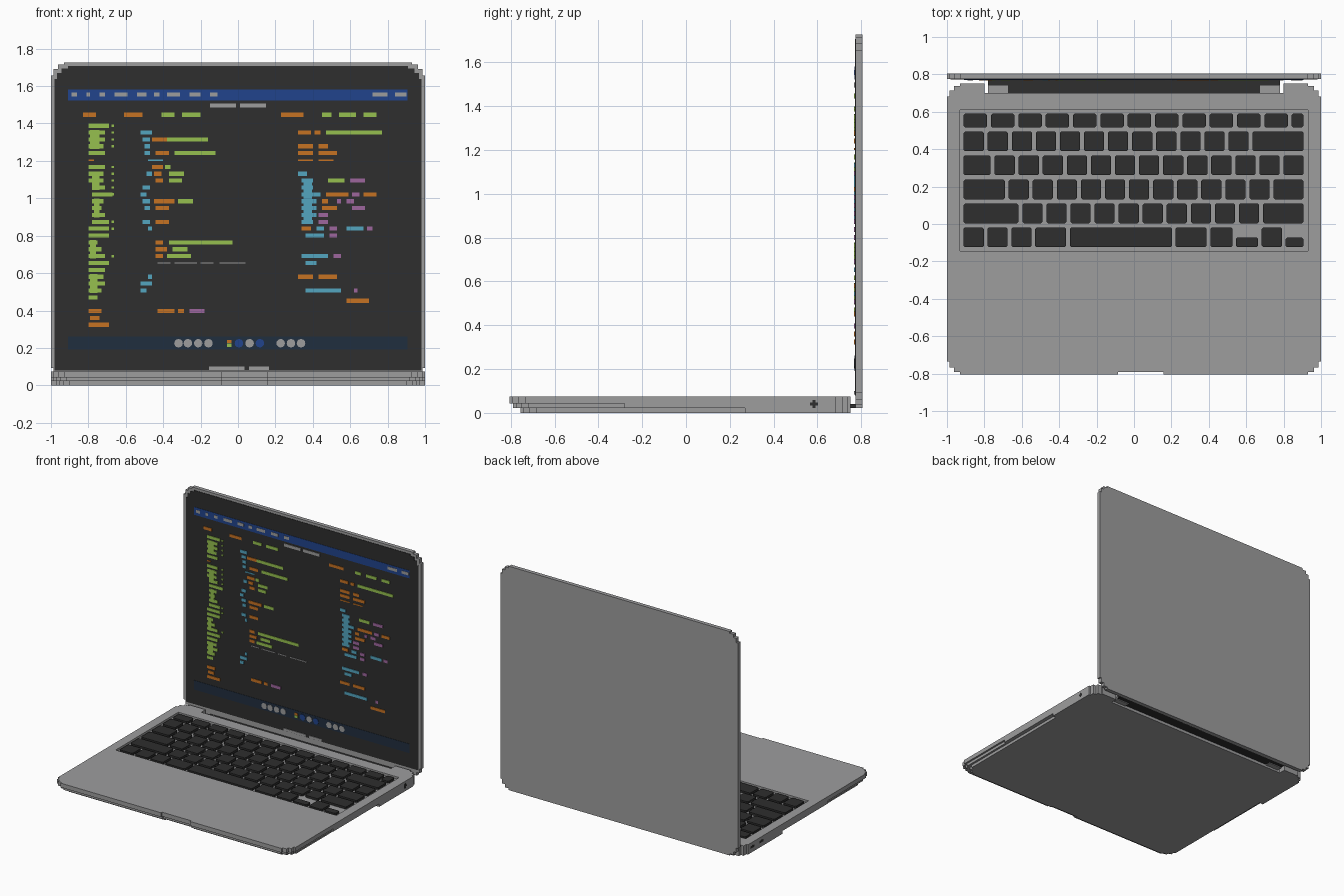
import bpy, bmesh, math
from mathutils import Matrix, Vector

if "Cube" in bpy.data.objects:
    bpy.data.objects.remove(bpy.data.objects["Cube"])


def material(name, r, g, b):
    lin = [((c / 255 + 0.055) / 1.055) ** 2.4 for c in (r, g, b)]
    m = bpy.data.materials.new(name)
    m.diffuse_color = (*lin, 1)
    m.use_nodes = True
    m.node_tree.nodes["Principled BSDF"].inputs["Base Color"].default_value = m.diffuse_color
    return m


GRAY = material("aluminium gray", 157, 157, 158)
DARK = material("charcoal", 46, 46, 46)
BLUE = material("blue", 33, 68, 140)
NAVY = material("navy", 32, 46, 62)
ORANGE = material("orange", 198, 114, 34)
LIME = material("lime green", 150, 192, 78)
CYAN = material("cyan", 84, 166, 192)
PURPLE = material("purple", 158, 102, 158)


def finish(name, bm, mat):
    bmesh.ops.recalc_face_normals(bm, faces=bm.faces)
    me = bpy.data.meshes.new(name)
    bm.to_mesh(me)
    bm.free()
    me.materials.append(mat)
    ob = bpy.data.objects.new(name, me)
    bpy.context.collection.objects.link(ob)
    return ob


def add_box(bm, x, y, z, round_corner=0):
    size = Vector((x[1] - x[0], y[1] - y[0], z[1] - z[0]))
    mid = Vector((x[0] + x[1], y[0] + y[1], z[0] + z[1])) / 2
    vs = bmesh.ops.create_cube(bm, size=1, matrix=Matrix.Translation(mid) @ Matrix.Diagonal((*size, 1)))["verts"]
    if round_corner:
        edges = {e for v in vs for e in v.link_edges if abs(e.verts[0].co.z - e.verts[1].co.z) > 1e-4}
        bmesh.ops.bevel(bm, geom=list(edges), offset=round_corner, segments=1, affect='EDGES')


def box(name, mat, *ranges):
    bm = bmesh.new()
    add_box(bm, *ranges)
    return finish(name, bm, mat)


def prism(name, mat, pts, a, b, axis):
    """Extrude an outline from a to b along z (xy outline) or y (xz outline)."""
    bm = bmesh.new()
    co = [(p[0], p[1], a) if axis == 'z' else (p[0], a, p[1]) for p in pts]
    f = bm.faces.new([bm.verts.new(c) for c in co])
    ext = bmesh.ops.extrude_face_region(bm, geom=[f])["geom"]
    d = (0, 0, b - a) if axis == 'z' else (0, b - a, 0)
    bmesh.ops.translate(bm, vec=d, verts=[g for g in ext if isinstance(g, bmesh.types.BMVert)])
    return finish(name, bm, mat)


# stair-stepped corner, as (inset sideways, inset along)
STEPS = [(.07, 0), (.07, .013), (.037, .013), (.037, .037), (.013, .037), (.013, .07), (0, .07)]


def base_half(notch, front, inset, y_break):
    pts = [(notch, front + .013), (notch, front)]
    pts += [(1 - inset - a, front + b) for a, b in STEPS]
    if inset:
        pts += [(1 - inset, y_break), (1, y_break)]
    pts += [(1 - a, .752 - b) for a, b in reversed(STEPS)]
    return pts + [(.8, .752), (.8, .70)]


def base_layer(name, z0, z1, front, inset=0, y_break=0):
    right = base_half(.158, front, inset, y_break)
    left = [(-x, y) for x, y in reversed(base_half(.085, front, inset, y_break))]
    return prism(name, GRAY, right + left, z0, z1, 'z')


# base: three layers tapering downward to the front
base_layer("base_bottom", 0, .022, -.755, .03, .27)
base_layer("base_middle", .022, .043, -.79, .014, -.28)
deck = base_layer("base_deck", .043, .075, -.805)

# keyboard well cut into the deck
WELL = .058
cutter = box("well_cutter", GRAY, (-.93, .93), (-.145, .61), (WELL, .1))
cutter.hide_render = True
mod = deck.modifiers.new("well", 'BOOLEAN')
mod.operation = 'DIFFERENCE'
mod.object = cutter
bpy.context.view_layer.update()
cut = bpy.data.meshes.new_from_object(deck.evaluated_get(bpy.context.evaluated_depsgraph_get()))
deck.modifiers.clear()
deck.data = cut
bpy.data.objects.remove(cutter)

# keys: each row is (y range, key widths); rows start at the left edge
K, GAP = .108, .0207
ROWS = [
    ((.516, .59), [.1255] * 12 + [.075]),
    ((.389, .495), [K] * 12 + [.273]),
    ((.261, .367), [.145] + [K] * 13),
    ((.132, .238), [.22] + [K] * 11 + [.166]),
    ((.004, .110), [.293] + [K] * 10 + [.22]),
    ((-.124, -.018), [K, K, K, .166, .546, .166, .118, .118, K, K]),
]
bm = bmesh.new()
for r, (yr, widths) in enumerate(ROWS):
    x = -.911
    for i, w in enumerate(widths):
        top = -.072 if r == 5 and i in (7, 9) else yr[1]   # low arrow keys
        add_box(bm, (x, min(x + w, .906)), (yr[0], top), (WELL, .0745), .008)
        x += w + (GAP if r < 5 else .0195)
finish("keys", bm, DARK)

# hinge and its end tabs
box("hinge", DARK, (-.78, .78), (.69, .778), (.022, .04))
for s in (-1, 1):
    box("hinge_tab", GRAY, sorted((s * .78, s * .67)), (.695, .742), (.016, .055))

# side ports
for y in (.52, .63):
    box("left_port", DARK, (-1.001, -.99), (y - .025, y + .025), (.032, .05))
for dy, dz in ((.018, .007), (.007, .018)):
    box("right_jack", DARK, (.99, 1.001), (.585 - dy, .585 + dy), (.04 - dz, .04 + dz))


# lid
def rounded(w, z0, z1):
    half = [(w - a, z0 + b) for a, b in STEPS] + [(w - a, z1 - b) for a, b in reversed(STEPS)]
    return half + [(-x, z) for x, z in reversed(half)]


prism("lid_shell", GRAY, rounded(1, .022, 1.727), .775, .805, 'y')
panel = [(-.98, .08), (.98, .08)] + [(s * (.98 - a), 1.708 - b) for s, seq in
         ((1, STEPS[::-1]), (-1, STEPS)) for a, b in seq]
prism("screen_panel", DARK, panel, .772, .776, 'y')

# screen bars
FRONT, BACK = .769, .774
box("menu_bar", BLUE, (-.91, .905), (FRONT + .001, BACK), (1.523, 1.582))
box("dock_bar", NAVY, (-.91, .905), (FRONT + .001, BACK), (.192, .262))


def plates(name, mat, bars, z_of, h=.022):
    """Thin plates; bars are (row, x start, x end) with x in hundredths."""
    bm = bmesh.new()
    for row, a, b in bars:
        z = z_of(row)
        add_box(bm, (a / 100, b / 100), (FRONT - .001, BACK), (z - h / 2, z + h / 2))
    finish(name, bm, mat)


MENU = [(-89, -86), (-81, -79), (-74, -71), (-66, -59), (-54, -49), (-45, -42),
        (-38, -31), (-26, -20), (-15, -11), (72, 80), (84, 90)]
plates("menu_items", GRAY, [(1.555, *b) for b in MENU] + [(1.497, -15, -1), (1.497, 1, 15)], lambda z: z)
plates("chin_strip", GRAY, [(.092, -15.5, 3.5), (.092, 6, 16.5)], lambda z: z, .018)


# code lines, row -1.6 is the heading
def line_z(row):
    return 1.388 - .0367 * row


FILES = [11, 9, 9, 8, 9, 0, 9, 8, 8, 7, 11, 6, 5, 7, 9, 11, 11, 5, 7, 9, 11, 9, 8, 9, 7, 5]
lime = [(i, -80 + 2 * (8 < i < 15), -80 + 2 * (8 < i < 15) + n) for i, n in enumerate(FILES) if n]
lime += [(-1.6, -41, -34), (-1.6, -30, -20), (-1.6, 45, 50), (-1.6, 54, 63), (-1.6, 67, 74),
         (2, -38, -16), (4, -34, -12), (6, -39, -36), (7, -37, -29), (8, -37, -30), (11, -32, -24),
         (17, -37, -3), (18, -35, -27), (19, -38, -25), (1, 47, 77), (8, 48, 57)]
plates("lime_code", LIME, lime, line_z)
plates("lime_marks", LIME, [(i, -67.5, -66.3) for i in (0, 1, 2, 3, 6, 7, 8, 9, 10, 14, 15, 19)], line_z, .012)
# stem that joins the left column
plates("lime_stems", LIME, [(2, -79, -74), (8, -78, -74), (12, -77, -74), (18, -79, -76), (23, -79, -75)],
       line_z, .10)

orange = [(-1.6, -83, -76), (-1.6, -61, -51), (-1.6, 23, 35), (27, -80, -73), (28, -79, -74), (29, -80, -69),
          (2, -46, -38), (4, -44, -37), (6, -46, -40), (7, -45, -41), (8, -44, -40), (11, -45, -34),
          (12, -44, -37), (14, -44, -37), (17, -44, -40), (18, -44, -38), (19, -44, -40),
          (27, -43, -34), (27, -32, -29), (1, 32, 39), (1, 41, 44), (3, 32, 40), (3, 43, 48),
          (4, 32, 40), (4, 43, 53), (10, 47, 59), (10, 67, 74), (11, 45, 48), (12, 45, 53),
          (15, 34, 39), (22, 32, 40), (22, 43, 53), (25.5, 58, 70)]
plates("orange_code", ORANGE, orange, line_z)
plates("orange_rules", ORANGE, [(5, -80, -77), (5, 32, 40), (5, 43, 51)], line_z, .008)

cyan = [(1, -52, -46), (2, -51, -47), (3, -50, -47), (4, -50, -47), (7, -49, -46), (9, -51, -47),
        (10, -52, -49), (11, -51, -47), (12, -50, -47), (14, -51, -47), (15, -48, -46), (22, -48, -46),
        (23, -52, -46), (24, -52, -49), (7, 32, 37), (8, 34, 40), (9, 34, 40), (10, 34, 44),
        (11, 34, 42), (12, 34, 42), (13, 34, 42), (14, 34, 40), (15, 42, 46), (15, 58, 67),
        (16, 36, 46), (19, 34, 48), (20, 36, 42), (24, 36, 55)]
plates("cyan_code", CYAN, cyan, line_z)
plates("cyan_stem", CYAN, [(11, 35, 39.5)], line_z, .24)
plates("cyan_rule", CYAN, [(5, -48, -40)], line_z, .008)

purple = [(27, -26, -18), (8, 60, 68), (10, 61, 65), (11, 53, 55), (11, 58, 62), (12, 61, 68),
          (13, 43, 48), (14, 43, 48), (15, 49, 53), (15, 69, 72), (16, 49, 53), (19, 51, 55), (24, 62, 64)]
plates("purple_code", PURPLE, purple, line_z)
plates("gray_rule", GRAY, [(20, -43, -36), (20, -34, -22), (20, -20, -13), (20, -10, 4)], line_z, .006)


# dock icons
def icons(name, mat, xs, radius=.023):
    bm = bmesh.new()
    for x in xs:
        m = Matrix.Translation((x, (FRONT + BACK) / 2, .225)) @ Matrix.Rotation(math.pi / 2, 4, 'X')
        bmesh.ops.create_cone(bm, cap_ends=True, segments=12, radius1=radius, radius2=radius,
                              depth=.007, matrix=m)
    finish(name, bm, mat)


icons("gray_icons", GRAY, [-.318, -.268, -.213, -.158, .062, .228, .283, .337])
icons("blue_icons", BLUE, [.005, .117])
plates("orange_icon", ORANGE, [(.234, -6, -3.5)], lambda z: z, .018)
plates("lime_icon", LIME, [(.215, -6, -3.5)], lambda z: z, .018)
